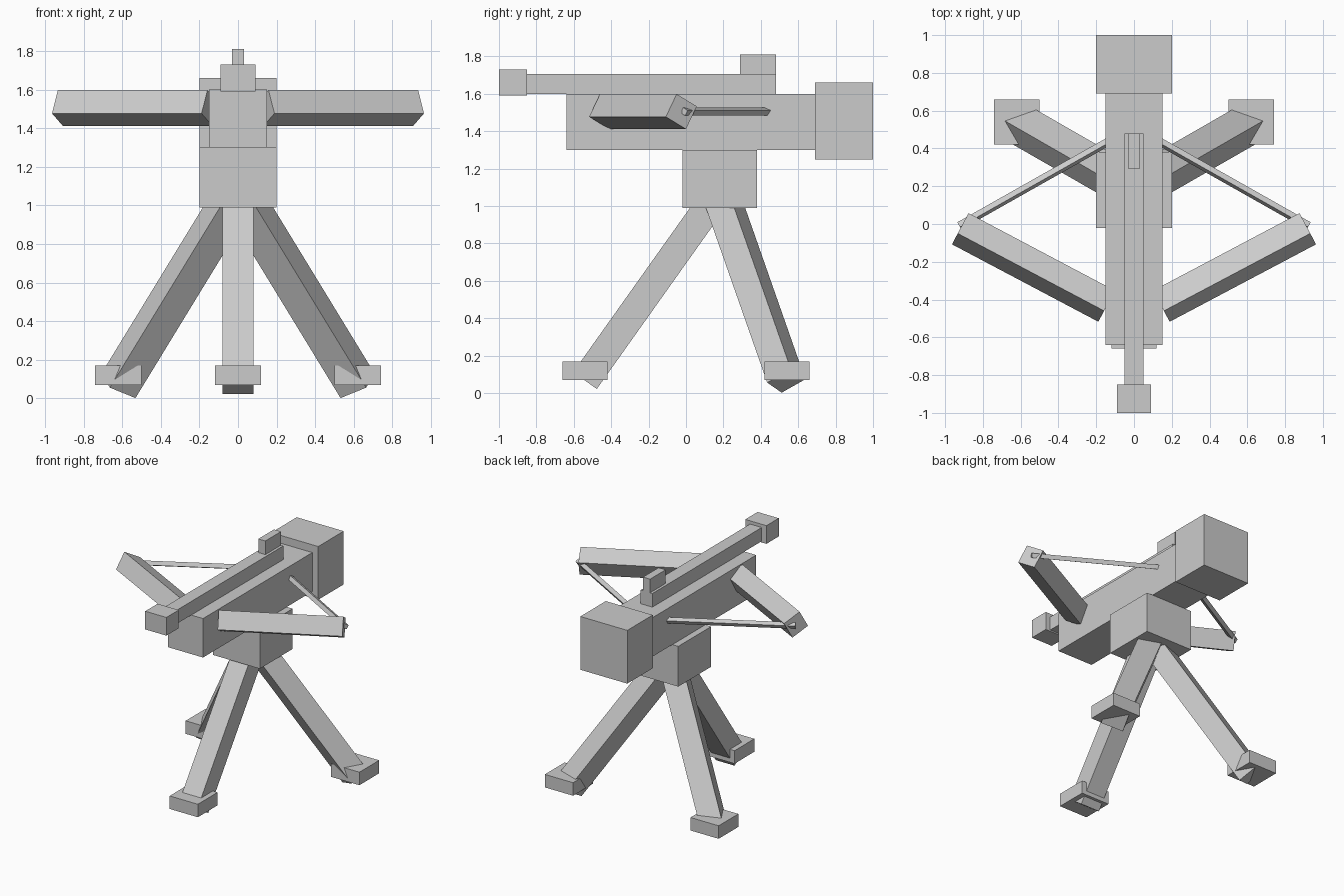
import bpy
from mathutils import Vector, Matrix

cube = bpy.data.objects.get("Cube")
if cube:
    bpy.data.objects.remove(cube, do_unlink=True)

grey = bpy.data.materials.new("plain_grey")
grey.use_nodes = True
grey.diffuse_color = (0.6, 0.6, 0.6, 1)
grey.node_tree.nodes["Principled BSDF"].inputs["Base Color"].default_value = (0.6, 0.6, 0.6, 1)


def place(name, matrix):
    """Add a unit cube and bake the matrix into its mesh."""
    bpy.ops.mesh.primitive_cube_add(size=1)
    ob = bpy.context.object
    ob.name = ob.data.name = name
    ob.data.transform(matrix)
    ob.data.materials.append(grey)
    return ob


def block(name, x, y, z):
    """Upright box from (low, high) ranges."""
    spans = (x, y, z)
    centre = Vector([(a + b) / 2 for a, b in spans])
    size = [b - a for a, b in spans]
    return place(name, Matrix.Translation(centre) @ Matrix.Diagonal((*size, 1)))


def beam(name, start, end, side, width, depth):
    """Box between two points; side sets the direction of its width."""
    start, end = Vector(start), Vector(end)
    axis = end - start
    u = axis.normalized()
    w = Vector(side)
    w = (w - u * w.dot(u)).normalized()
    d = u.cross(w)
    m = Matrix((w * width, d * depth, axis)).transposed().to_4x4()
    return place(name, Matrix.Translation((start + end) / 2) @ m)


# Main body, rear housing and mount
block("body", (-.15, .15), (-.64, .7), (1.3, 1.6))
block("rear_housing", (-.2, .2), (.69, 1), (1.25, 1.66))
block("mount", (-.2, .2), (-.02, .38), (.99, 1.3))

# Top rail with its front block and rear sight
block("rail", (-.05, .05), (-.86, .48), (1.6, 1.705))
block("rail_front_block", (-.09, .09), (-1, -.85), (1.59, 1.73))
block("sight", (-.03, .03), (.29, .48), (1.705, 1.81))

# Front leg and foot
hub = (0, .18, 1.08)
beam("front_leg", (0, -.54, .067), hub, (1, 0, 0), .16, .155)
block("front_foot", (-.12, .12), (-.66, -.42), (.07, .17))

# Mirrored legs, feet, limbs and strings
for s, label in ((1, "left"), (-1, "right")):
    beam(label + "_rear_leg", (s * .62, .536, .065), hub,
         (s * .815, -.475, .33), .163, .152)
    block(label + "_rear_foot", sorted((s * .5, s * .74)), (.42, .66), (.07, .17))
    beam(label + "_limb", (s * .145, -.435, 1.505), (s * .92, -.025, 1.505),
         (s * -.056, .107, -.065), .138, .138)
    beam(label + "_string", (s * .1, .456, 1.505), (s * .925, -.01, 1.505),
         (s * .25, .43, -.28), .032, .032)
